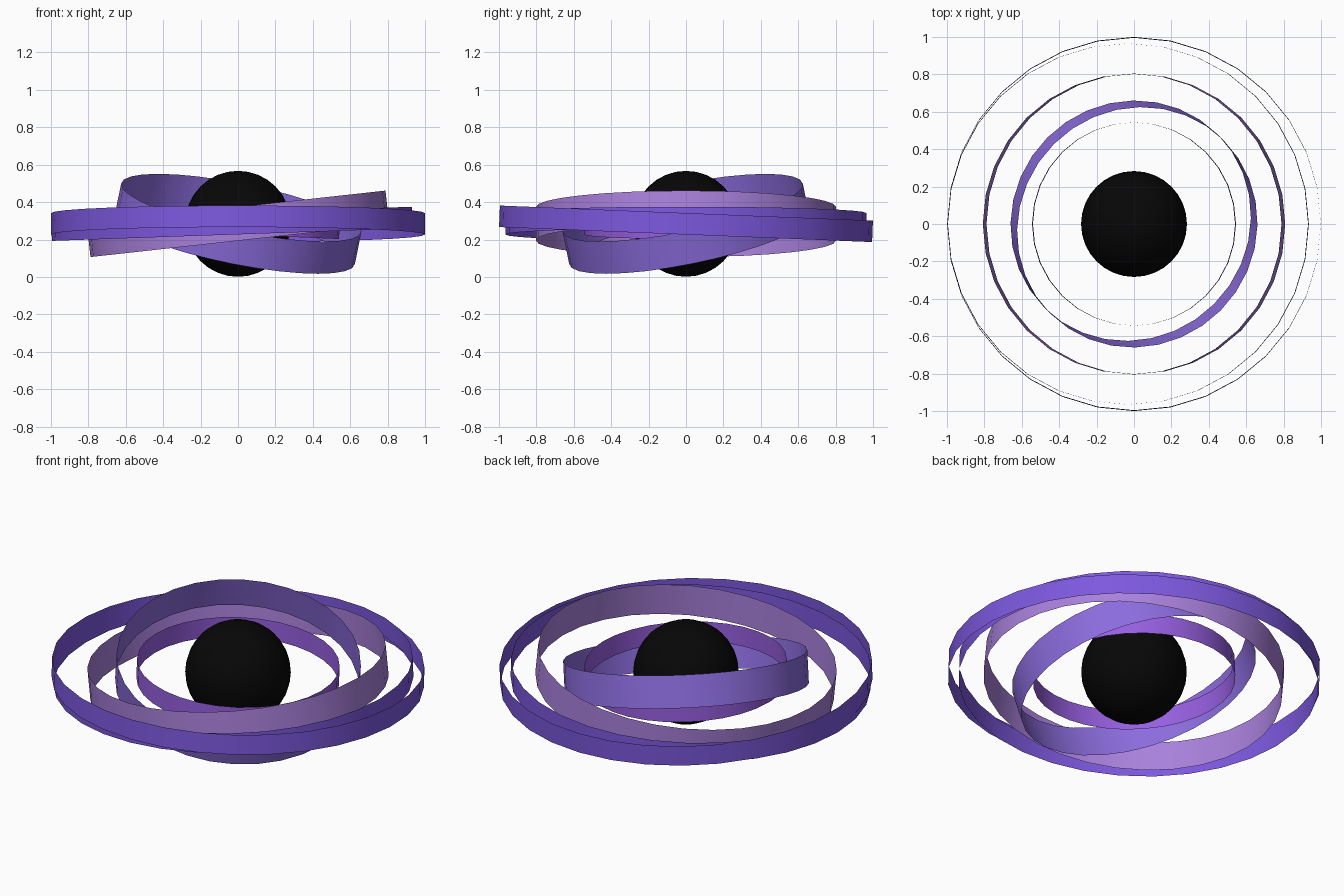
import bpy
from math import radians, cos, sin
from mathutils import Matrix, Vector

if "Cube" in bpy.data.objects:
    bpy.data.objects.remove(bpy.data.objects["Cube"])

CENTRE_Z = 0.284


def paint(obj, name, rgb):
    mat = bpy.data.materials.new(name)
    mat.diffuse_color = (*rgb, 1)
    mat.use_nodes = True
    mat.node_tree.nodes["Principled BSDF"].inputs["Base Color"].default_value = mat.diffuse_color
    obj.data.materials.append(mat)


def band(name, radius, height, tilt, high_side, rgb, x=0.0):
    """Open, paper-thin hoop tilted up towards the heading high_side (degrees from +x)."""
    bpy.ops.mesh.primitive_cylinder_add(vertices=32, radius=radius, depth=height,
                                        end_fill_type='NOTHING')
    obj = bpy.context.object
    obj.name = name
    bpy.ops.object.shade_smooth_by_angle(angle=radians(30))
    a = radians(high_side)
    axis = Vector((cos(a), sin(a), 0)).cross(Vector((0, 0, 1)))
    obj.matrix_world = (Matrix.Translation((x, 0, CENTRE_Z))
                        @ Matrix.Rotation(radians(tilt), 4, axis))
    paint(obj, name + "_colour", rgb)


# Central black sphere
bpy.ops.mesh.primitive_uv_sphere_add(segments=32, ring_count=16, radius=0.283,
                                     location=(0, 0, CENTRE_Z))
core = bpy.context.object
core.name = "core_sphere"
bpy.ops.object.shade_smooth()
paint(core, "core_black", (0.002, 0.002, 0.002))

# Nested hoops, inside to outside
band("inner_hoop", 0.543, 0.115, 2.5, 180, (0.31, 0.115, 0.75))
band("tilted_hoop", 0.655, 0.18, 16, 135, (0.26, 0.15, 0.72))
band("middle_hoop", 0.803, 0.18, 6.3, 0, (0.40, 0.22, 0.72))
band("offset_hoop", 0.965, 0.115, 2.0, 0, (0.205, 0.098, 0.73), x=-0.032)
band("outer_hoop", 0.998, 0.115, 2.3, -90, (0.205, 0.098, 0.73))
